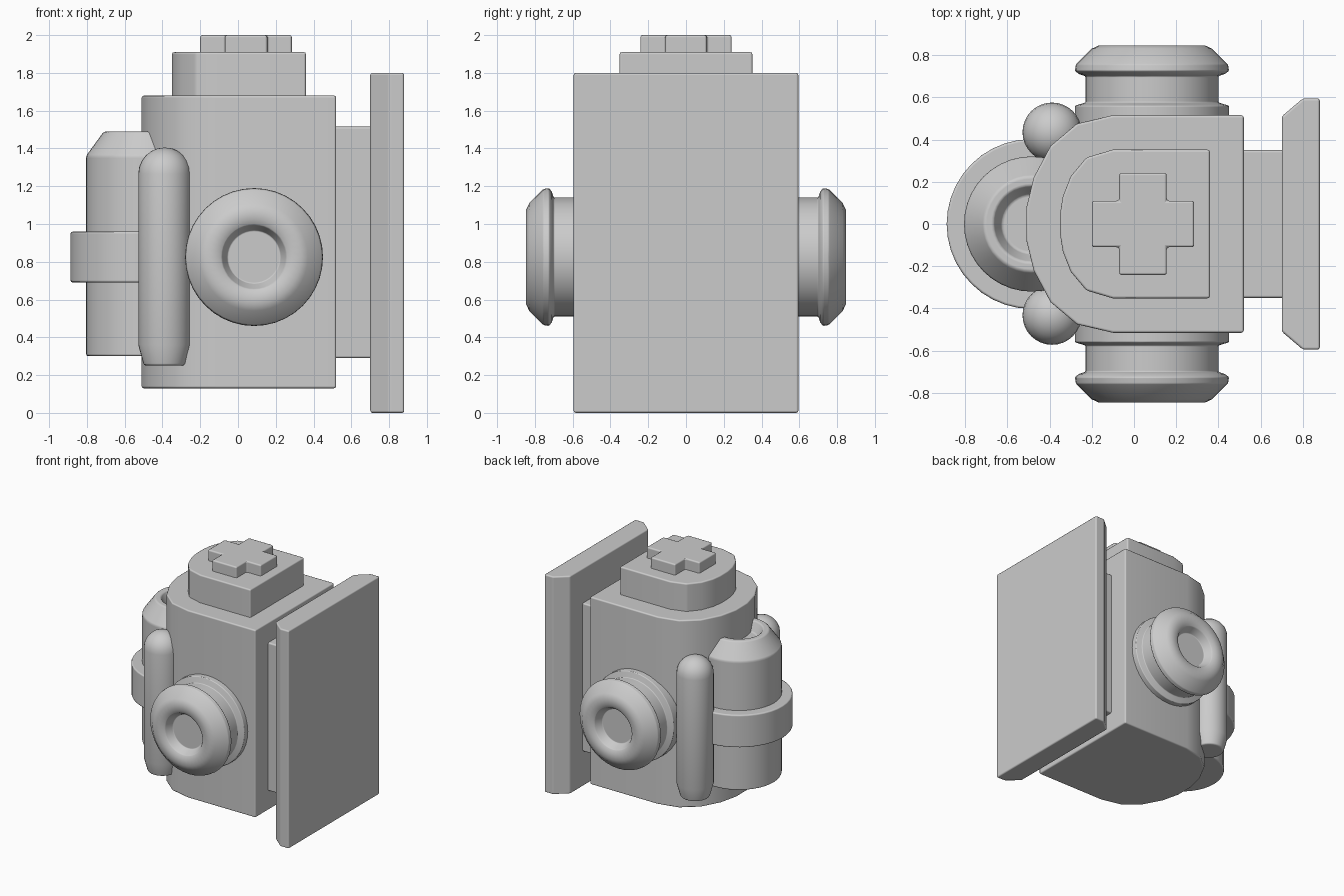
import bpy, bmesh, math
from mathutils import Matrix

if "Cube" in bpy.data.objects:
    bpy.data.objects.remove(bpy.data.objects["Cube"])


def finish(name, bm, bevel=0.012):
    bmesh.ops.remove_doubles(bm, verts=bm.verts, dist=1e-5)
    bmesh.ops.recalc_face_normals(bm, faces=bm.faces)
    mesh = bpy.data.meshes.new(name)
    bm.to_mesh(mesh)
    bm.free()
    ob = bpy.data.objects.new(name, mesh)
    bpy.context.collection.objects.link(ob)
    bpy.ops.object.select_all(action='DESELECT')
    bpy.context.view_layer.objects.active = ob
    ob.select_set(True)
    bpy.ops.object.shade_smooth_by_angle(angle=math.radians(30))
    if bevel:
        mod = ob.modifiers.new("soft_edges", 'BEVEL')
        mod.width = bevel
        mod.segments = 2
        mod.limit_method = 'ANGLE'
        mod.angle_limit = math.radians(30)
        mod.harden_normals = True
    return ob


def prism(name, outline, z0, z1, bevel=0.012):
    """Extrude an xy outline from z0 to z1."""
    bm = bmesh.new()
    face = bm.faces.new([bm.verts.new((x, y, z0)) for x, y in outline])
    ext = bmesh.ops.extrude_face_region(bm, geom=[face])
    top = [v for v in ext['geom'] if isinstance(v, bmesh.types.BMVert)]
    bmesh.ops.translate(bm, verts=top, vec=(0, 0, z1 - z0))
    return finish(name, bm, bevel)


def lathe(name, profile, matrix, steps=40, bevel=0.012):
    """Spin a closed (radius, height) profile around z, then place it."""
    bm = bmesh.new()
    verts = [bm.verts.new((r, 0, h)) for r, h in profile]
    edges = [bm.edges.new(p) for p in zip(verts, verts[1:])]
    bmesh.ops.spin(bm, geom=verts + edges, cent=(0, 0, 0), axis=(0, 0, 1),
                   angle=math.tau, steps=steps, use_duplicate=False)
    bmesh.ops.transform(bm, matrix=matrix, verts=bm.verts)
    return finish(name, bm, bevel)


def mirrored(half):
    """Complete an outline given for y > 0."""
    return half + [(x, -y) for x, y in reversed(half)]


# Main body and stepped cap, both rounded on the left side
prism("body", mirrored([(0.52, 0.515), (-0.10, 0.515), (-0.27, 0.475),
                        (-0.395, 0.37), (-0.475, 0.22), (-0.51, 0.075)]),
      0.13, 1.68)
prism("cap", mirrored([(0.36, 0.352), (-0.10, 0.352), (-0.225, 0.315),
                       (-0.30, 0.225), (-0.337, 0.13), (-0.35, 0.05)]),
      1.66, 1.91)

# Raised plus-shaped block on top
prism("top_cross", mirrored([(0.285, 0.11), (0.155, 0.11), (0.155, 0.242),
                             (-0.07, 0.242), (-0.07, 0.11), (-0.20, 0.11)]),
      1.89, 2.0)

# Connector and large plate on the right
prism("plate_connector", mirrored([(0.71, 0.35), (0.50, 0.35)]), 0.29, 1.515)
prism("plate", mirrored([(0.88, 0.595), (0.80, 0.595), (0.70, 0.51)]), 0, 1.8)

# Side knobs with flange, neck, tapered lip and dished centre
knob = [(0, 0.40), (0.365, 0.40), (0.365, 0.56), (0.315, 0.575),
        (0.315, 0.70), (0.345, 0.71), (0.365, 0.725), (0.36, 0.755),
        (0.285, 0.83), (0.25, 0.846), (0.20, 0.846), (0.17, 0.83),
        (0.14, 0.77), (0, 0.77)]
for side, angle in (("front", 90), ("back", -90)):
    place = Matrix.Translation((0.085, 0, 0.825)) @ Matrix.Rotation(
        math.radians(angle), 4, 'X')
    lathe(side + "_knob", knob, place, bevel=0.006)

# Slim round-topped tubes
tube = [(0, 0.25), (0.11, 0.25), (0.14, 0.36)]
tube += [(0.14 * math.cos(math.radians(a)), 1.265 + 0.14 * math.sin(math.radians(a)))
         for a in range(0, 90, 15)] + [(0, 1.405)]
for side, y in (("front", -0.432), ("back", 0.435)):
    lathe(side + "_tube", tube, Matrix.Translation((-0.388, y, 0)), steps=32)

# Large tank with tapered, recessed top and a band around it
tank_place = Matrix.Translation((-0.485, 0, 0))
lathe("tank", [(0, 0.30), (0.32, 0.30), (0.32, 1.36), (0.225, 1.49),
               (0.18, 1.49), (0.14, 1.41), (0, 1.41)], tank_place)
lathe("tank_band", [(0.28, 0.69), (0.402, 0.69), (0.402, 0.96), (0.28, 0.96),
                    (0.28, 0.69)], tank_place)
